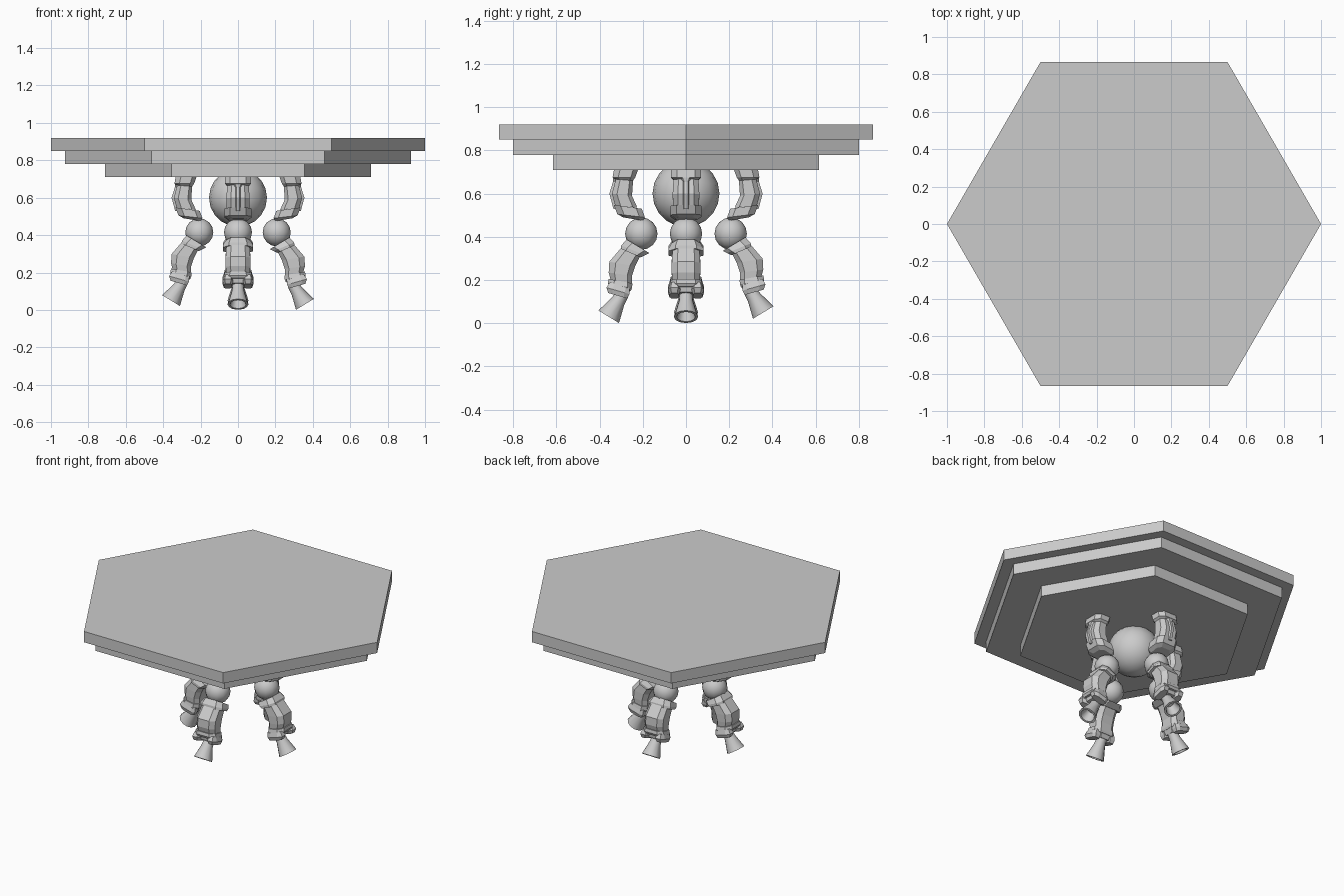
import bpy, bmesh
from math import radians, pi
from mathutils import Vector, Matrix

if "Cube" in bpy.data.objects:
    bpy.data.objects.remove(bpy.data.objects["Cube"])


def finish(bm, name, rot=0, smooth=False):
    bmesh.ops.recalc_face_normals(bm, faces=bm.faces)
    bm.transform(Matrix.Rotation(rot, 4, 'Z'))
    me = bpy.data.meshes.new(name)
    bm.to_mesh(me)
    bm.free()
    ob = bpy.data.objects.new(name, me)
    bpy.context.collection.objects.link(ob)
    if smooth:
        bpy.context.view_layer.objects.active = ob
        ob.select_set(True)
        bpy.ops.object.shade_smooth_by_angle(angle=radians(40))
        ob.select_set(False)
    return ob


def bridge(bm, rings, caps=True):
    vs = [[bm.verts.new(p) for p in r] for r in rings]
    for a, b in zip(vs, vs[1:]):
        for i in range(len(a)):
            j = (i + 1) % len(a)
            bm.faces.new((a[i], a[j], b[j], b[i]))
    if caps:
        bm.faces.new(vs[0])
        bm.faces.new(vs[-1])


def plate(name, r, z0, z1):
    bm = bmesh.new()
    bmesh.ops.create_cone(bm, cap_ends=True, segments=6, radius1=r, radius2=r, depth=z1 - z0,
                          matrix=Matrix.Translation((0, 0, (z0 + z1) / 2)) @ Matrix.Rotation(pi / 2, 4, 'Z'))
    # keep corners on the x axis
    if max(v.co.x for v in bm.verts) < r * 0.95:
        bm.transform(Matrix.Rotation(pi / 2, 4, 'Z'))
    finish(bm, name)


def armour(name, stations, rot, dz=0, off=0):
    """Loft chamfered sections: outer point, inner point, half width."""
    bm = bmesh.new()
    rings = []
    for o, i, w in stations:
        sec = [(0, -.6), (0, .6), (.25, 1), (.8, 1), (1, .6), (1, -.6), (.8, -1), (.25, -1)]
        rings.append([(o[0] + (i[0] - o[0]) * t, off + w * s, dz + o[1] + (i[1] - o[1]) * t) for t, s in sec])
    bridge(bm, rings)
    finish(bm, name, rot)


def ball(name, c, r, seg, rot=0):
    bm = bmesh.new()
    bmesh.ops.create_uvsphere(bm, u_segments=seg, v_segments=seg // 2 + 2, radius=r,
                              matrix=Matrix.Translation(c))
    finish(bm, name, rot, True)


def nozzle(name, rot, dz):
    a, b = Vector((.293, 0, .137 + dz)), Vector((.358, 0, .030 + dz))
    q = (b - a).to_track_quat('Z', 'Y').to_matrix()
    L = (b - a).length
    prof = [(0, .030), (L * .35, .034), (L, .056), (L, .043), (L * .5, .026)]
    bm = bmesh.new()
    rings = []
    for h, r in prof:
        rings.append([a + q @ (Matrix.Rotation(k * pi / 6, 3, 'Z') @ Vector((r, 0, 0)) + Vector((0, 0, h)))
                      for k in range(12)])
    bridge(bm, rings)
    finish(bm, name, rot, True)


# stepped hexagonal top
plate("table_top", 1.0, .85, .92)
plate("middle_tier", .926, .78, .85)
plate("lower_tier", .712, .71, .78)

# central core
ball("core_ball", (0, 0, .6), .155, 16)

upper = [((.33, .73), (.215, .73), .07), ((.34, .675), (.235, .675), .07), ((.325, .667), (.245, .66), .058),
         ((.343, .60), (.25, .59), .062), ((.328, .545), (.225, .535), .06)]
upper_band = [((.335, .548), (.205, .53), .072), ((.318, .505), (.19, .49), .072), ((.29, .49), (.2, .475), .05)]
ridge = [((.338, .68), (.29, .68), .03), ((.338, .655), (.29, .655), .014),
         ((.355, .60), (.3, .60), .014), ((.336, .53), (.28, .53), .014)]
collar = [((.275, .388), (.17, .325), .065), ((.3, .36), (.19, .315), .08), ((.302, .345), (.21, .305), .08)]
lower = [((.295, .355), (.21, .315), .062), ((.355, .285), (.235, .265), .066),
         ((.358, .235), (.25, .22), .066), ((.345, .185), (.252, .165), .062), ((.34, .145), (.27, .125), .045)]
cuff = [((.358, .205), (.248, .185), .070), ((.362, .185), (.25, .163), .075), ((.355, .17), (.255, .15), .07)]
lobe = [((.352, .19), (.26, .165), .02), ((.368, .165), (.262, .135), .029), ((.36, .140), (.272, .115), .022)]

# four legs around the core, lower halves posed slightly differently
for side, ang, dz in (("right", 0, 0), ("back", 90, .02), ("left", 180, .02), ("front", 270, 0)):
    r = radians(ang)
    armour(side + "_upper_leg", upper, r)
    armour(side + "_upper_band", upper_band, r)
    armour(side + "_upper_ridge", ridge, r)
    ball(side + "_knee_ball", (.207, 0, .415), .075, 12, r)
    armour(side + "_lower_collar", collar, r, dz * .5)
    armour(side + "_lower_leg", lower, r, dz * .7)
    armour(side + "_ankle_cuff", cuff, r, dz * .8)
    for s in (-1, 1):
        armour(side + "_ankle_lobe", lobe, r, dz * .8, s * .054)
    nozzle(side + "_foot_nozzle", r, dz)
